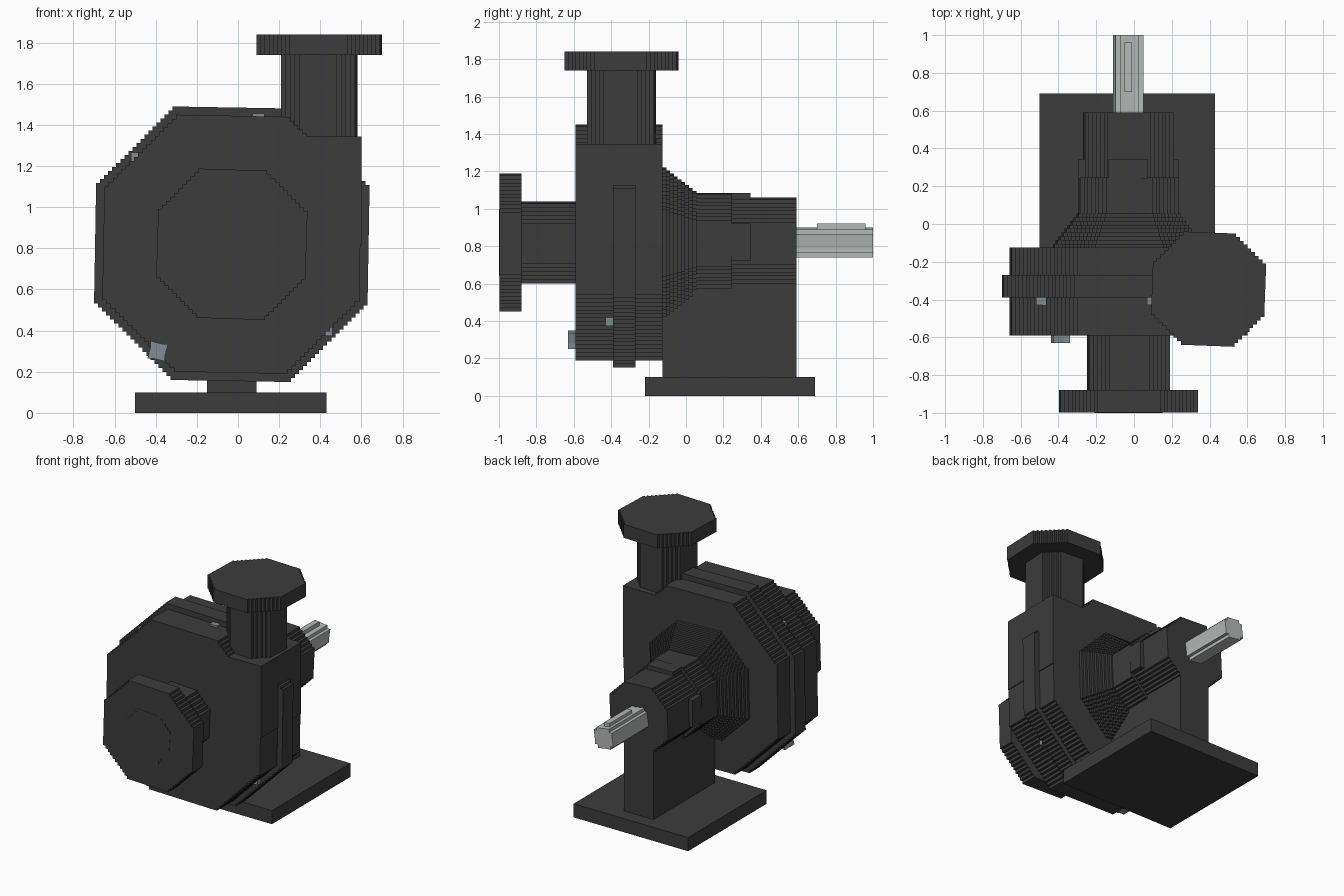
import bpy
import bmesh
import math
from mathutils import Vector

cube = bpy.data.objects.get("Cube")
if cube:
    bpy.data.objects.remove(cube, do_unlink=True)

STEP = 0.02
AX, AZ = -0.03, 0.82      # shaft axis


def material(name, rgb):
    m = bpy.data.materials.new(name)
    m.use_nodes = True
    m.diffuse_color = (*rgb, 1)
    bsdf = next(n for n in m.node_tree.nodes if n.type == 'BSDF_PRINCIPLED')
    bsdf.inputs["Base Color"].default_value = (*rgb, 1)
    bsdf.inputs["Roughness"].default_value = 0.6
    return m


IRON = material("dark cast iron", (0.045, 0.045, 0.045))
STEEL = material("bright steel", (0.46, 0.49, 0.48))
ZINC = material("grey zinc", (0.22, 0.27, 0.29))


def finish(bm, name, mat):
    bmesh.ops.recalc_face_normals(bm, faces=bm.faces)
    mesh = bpy.data.meshes.new(name)
    bm.to_mesh(mesh)
    bm.free()
    mesh.materials.append(mat)
    ob = bpy.data.objects.new(name, mesh)
    bpy.context.collection.objects.link(ob)
    return ob


def box(name, x, y, z, mat=IRON):
    bm = bmesh.new()
    bmesh.ops.create_cube(bm, size=1)
    for v in bm.verts:
        v.co = Vector([(r[0] + r[1]) / 2 + c * (r[1] - r[0])
                       for r, c in zip((x, y, z), v.co)])
    return finish(bm, name, mat)


def stepped_octagon(half):
    """Octagon outline whose diagonal sides are small stairs."""
    flat = half * math.tan(math.pi / 8)
    n = max(1, round((half - flat) / STEP))
    s = (half - flat) / n
    corner = []
    for k in range(n):
        v = flat + (k + 0.5) * s
        corner += [(half - k * s, v), (half - (k + 1) * s, v)]
    outline = []
    for _ in range(4):
        outline += corner
        corner = [(-b, a) for a, b in corner]
    return outline


def prism(name, layers, centre, axis='Y', mat=IRON):
    """Stack of stepped octagons; each layer is (half width, start, end)."""
    bm = bmesh.new()
    for half, lo, hi in layers:
        verts = []
        for a, b in stepped_octagon(half):
            p, q = centre[0] + a, centre[1] + b
            verts.append(bm.verts.new((p, lo, q) if axis == 'Y' else (p, q, lo)))
        face = bm.faces.new(verts)
        ext = bmesh.ops.extrude_face_region(bm, geom=[face], use_keep_orig=True)
        move = Vector((0, hi - lo, 0)) if axis == 'Y' else Vector((0, 0, hi - lo))
        bmesh.ops.translate(bm, vec=move, verts=[
            e for e in ext["geom"] if isinstance(e, bmesh.types.BMVert)])
    return finish(bm, name, mat)


AXIS = (AX, AZ)

# Base and pedestal
box("base_plate", (-0.5, 0.43), (-0.22, 0.69), (0, 0.1))
box("pedestal", (-0.15, 0.09), (-0.125, 0.59), (0.1, 0.7))

# Volute casing with its raised rib
prism("volute_casing", [(0.63, -0.59, -0.125)], AXIS)
prism("casing_rib", [(0.67, -0.39, -0.27)], AXIS)
box("discharge_block", (0.2, 0.6), (-0.59, -0.125), (AZ, 1.345))

# Upward outlet
OUTLET = (0.395, -0.345)
prism("outlet_pipe", [(0.185, 1.2, 1.74)], OUTLET, 'Z')
prism("outlet_flange", [(0.305, 1.74, 1.84)], OUTLET, 'Z')

# Front inlet
prism("inlet_pipe", [(0.22, -0.88, -0.58)], AXIS)
prism("inlet_flange", [(0.368, -0.998, -0.88)], AXIS)
prism("inlet_face", [(0.18, -1.0, -0.997)], AXIS)

# Stepped cone behind the casing
count = 9
cone = [(0.4 - 0.125 * i / (count - 1), -0.125 + STEP * i, -0.125 + STEP * (i + 1))
        for i in range(count)]
prism("adapter_cone", cone, AXIS)

# Bearing housing with a collar and four pads
prism("bearing_housing", [(0.24, 0, 0.59)], AXIS)
prism("housing_collar", [(0.265, 0.05, 0.245)], AXIS)
box("housing_pad_upright", (AX - 0.105, AX + 0.105), (0.24, 0.345),
    (AZ - 0.265, AZ + 0.265))
box("housing_pad_level", (AX - 0.265, AX + 0.265), (0.24, 0.345),
    (AZ - 0.1, AZ + 0.1))

# Drive shaft and key
prism("drive_shaft", [(0.08, 0.58, 1.0)], AXIS, mat=STEEL)
box("shaft_key", (AX - 0.02, AX + 0.02), (0.7, 0.96), (AZ, 0.92), STEEL)

# Drain plug and small casing plugs
prism("drain_plug", [(0.05, -0.63, -0.52)], (-0.39, 0.3), mat=ZINC)
for i, (x, z) in enumerate([(-0.49, 1.24), (0.43, 0.4), (0.1, 1.43)]):
    box(f"casing_plug_{i + 1}", (x - 0.03, x + 0.03), (-0.43, -0.39),
        (z - 0.026, z + 0.026), ZINC)
